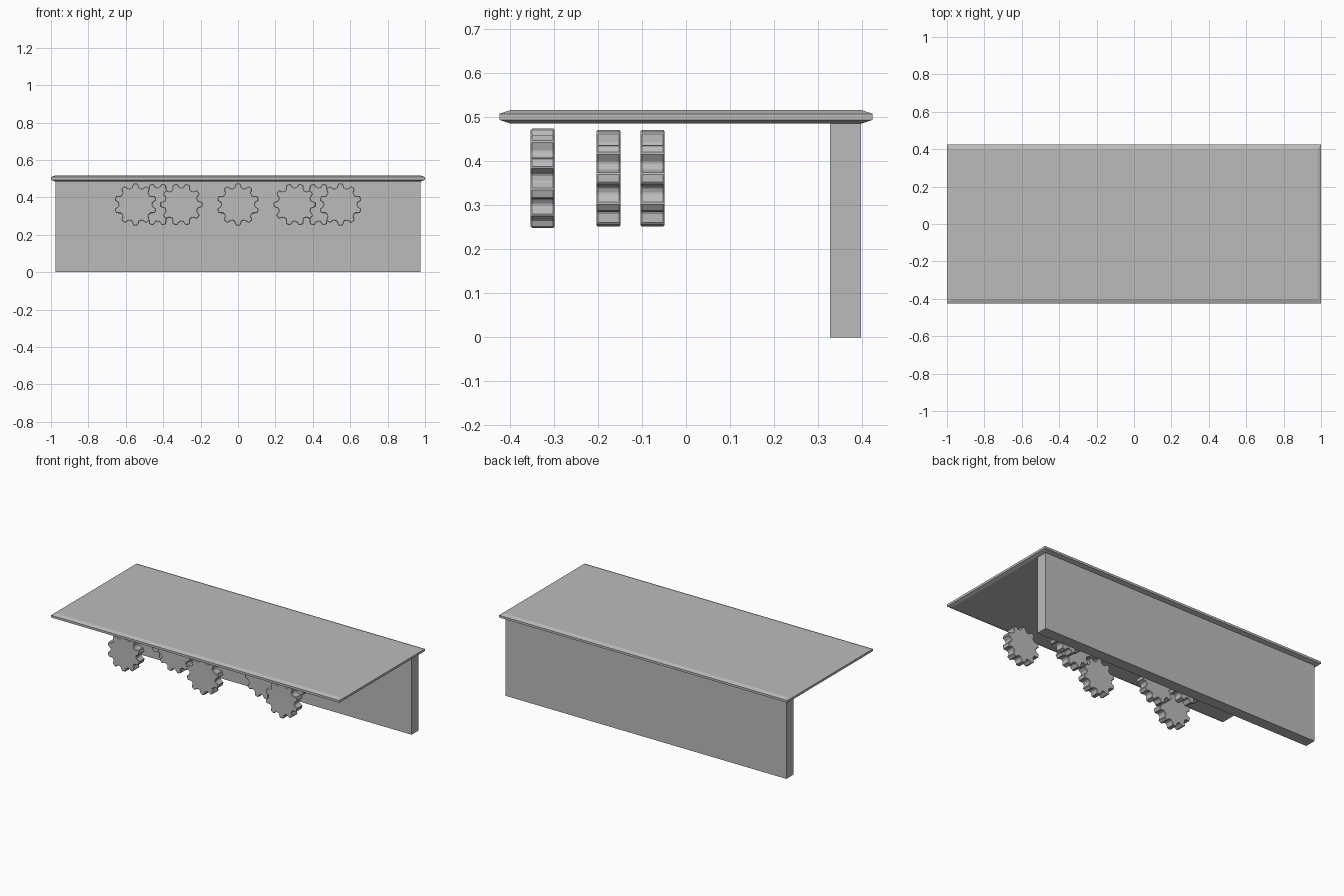
import bpy, bmesh, math

if "Cube" in bpy.data.objects:
    bpy.data.objects.remove(bpy.data.objects["Cube"])

grey = bpy.data.materials.new("plain grey")
grey.diffuse_color = (0.5, 0.5, 0.5, 1)
grey.use_nodes = True
grey.node_tree.nodes["Principled BSDF"].inputs["Base Color"].default_value = grey.diffuse_color


def finish(name, bm):
    bmesh.ops.recalc_face_normals(bm, faces=bm.faces)
    mesh = bpy.data.meshes.new(name)
    bm.to_mesh(mesh)
    bm.free()
    mesh.materials.append(grey)
    obj = bpy.data.objects.new(name, mesh)
    bpy.context.collection.objects.link(obj)
    return obj


# Stacked rectangles (half x, half y, z) bridged into a slab
def slab(name, layers, y=0.0):
    bm = bmesh.new()
    rings = [[bm.verts.new((sx * hx, y + sy * hy, z))
              for sx, sy in ((-1, -1), (1, -1), (1, 1), (-1, 1))]
             for hx, hy, z in layers]
    bm.faces.new(rings[0])
    bm.faces.new(rings[-1])
    for a, b in zip(rings, rings[1:]):
        for i in range(4):
            j = (i + 1) % 4
            bm.faces.new((a[i], a[j], b[j], b[i]))
    return finish(name, bm)


# Ten-toothed gear whose axle runs along y
TEETH, TIP, ROOT, THICK, CENTRE_Z = 10, 0.1135, 0.091, 0.054, 0.3615


def gear(name, x, y, phase):
    bm = bmesh.new()
    verts = []
    for t in range(TEETH):
        for offset, radius in ((-13, ROOT), (-6, TIP), (6, TIP), (13, ROOT)):
            a = math.radians(phase + t * 360 / TEETH + offset)
            verts.append(bm.verts.new((x + radius * math.cos(a), y - THICK / 2,
                                       CENTRE_Z + radius * math.sin(a))))
    face = bm.faces.new(verts)
    side = bmesh.ops.extrude_face_region(bm, geom=[face])
    moved = [v for v in side["geom"] if isinstance(v, bmesh.types.BMVert)]
    bmesh.ops.translate(bm, verts=moved, vec=(0, THICK, 0))
    obj = finish(name, bm)
    bevel = obj.modifiers.new("soft edges", "BEVEL")
    bevel.width = 0.003
    bevel.segments = 1
    bevel.limit_method = 'ANGLE'
    return obj


# Top board with chamfered rim
slab("top_board", [(0.98, 0.40, 0.486), (1.0, 0.424, 0.494),
                   (1.0, 0.424, 0.508), (0.98, 0.40, 0.516)])

# Upright back panel
slab("back_panel", [(0.975, 0.0355, 0.0), (0.975, 0.0355, 0.487)], y=0.3625)

# Gear train: front row, then two mirrored pairs behind it
gear("front_gear_centre", 0, -0.326, 18)
for label, s in (("left", -1), ("right", 1)):
    gear("front_gear_" + label, s * 0.548, -0.326, 18)
    gear("middle_gear_" + label, s * 0.303, -0.176, 0)
    gear("rear_gear_" + label, s * 0.43, -0.076, 0)
